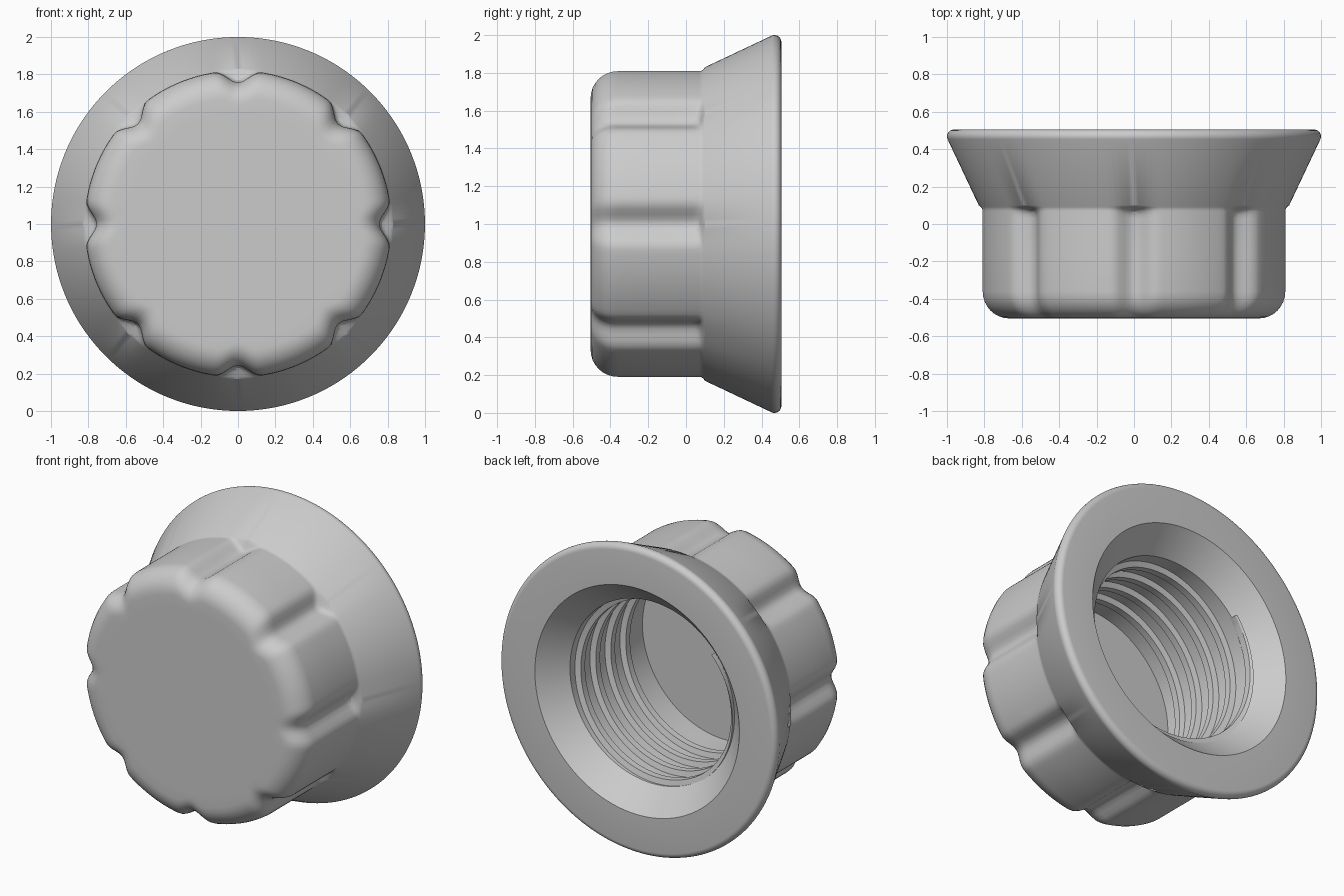
import bpy, bmesh
from math import sin, cos, pi, radians, degrees

if "Cube" in bpy.data.objects:
    bpy.data.objects.remove(bpy.data.objects["Cube"])

COLS = 192
grey = bpy.data.materials.new("plain grey")
grey.diffuse_color = (0.6, 0.6, 0.6, 1)
grey.use_nodes = True
grey.node_tree.nodes["Principled BSDF"].inputs["Base Color"].default_value = grey.diffuse_color


def finish(bm, name, angle):
    bmesh.ops.recalc_face_normals(bm, faces=bm.faces)
    me = bpy.data.meshes.new(name)
    bm.to_mesh(me)
    bm.free()
    me.materials.append(grey)
    ob = bpy.data.objects.new(name, me)
    bpy.context.collection.objects.link(ob)
    bpy.ops.object.select_all(action='DESELECT')
    ob.select_set(True)
    bpy.context.view_layer.objects.active = ob
    bpy.ops.object.shade_smooth_by_angle(angle=radians(angle))
    return ob


def point(r, a, y):
    return (r * cos(a), y, 1 + r * sin(a))


def notch(a):
    # depth of the eight finger grooves around the grip
    d = abs((degrees(a) + 22.5) % 45 - 22.5)
    return 0.032 * (1 + cos(pi * d / 9)) if d < 9 else 0


# profile rows: radius, y, share of the groove depth
rows = [(0.60, -0.505, 0), (0.675, -0.505, 0.6)]
for i in range(1, 9):                                   # rounded front edge
    t = i / 8 * pi / 2
    rows.append((0.675 + 0.145 * sin(t), -0.36 - 0.145 * cos(t), 0.6 + 0.05 * i))
rows += [(0.82, -0.15, 1), (0.82, 0.03, 1), (0.82, 0.05, 0.95),
         (0.82, 0.068, 0.8), (0.82, 0.08, 0.5), (0.824, 0.09, 0.15), (0.83, 0.10, 0)]
for i in range(0, 8):                                   # rounded rim
    t = radians(-25 + 115 * i / 7)
    rows.append((0.963 + 0.037 * cos(t), 0.468 + 0.037 * sin(t), 0))
rows += [(0.74, 0.505, 0), (0.595, 0.35, 0), (0.595, -0.40, 0)]   # mouth and bore

# cap body
bm = bmesh.new()
rings = []
for r, y, k in rows:
    ring = []
    for j in range(COLS):
        a = 2 * pi * j / COLS
        ring.append(bm.verts.new(point(r - k * notch(a), a, y)))
    rings.append(ring)
for p, q in zip(rings, rings[1:]):
    for j in range(COLS):
        n = (j + 1) % COLS
        bm.faces.new((p[j], p[n], q[n], q[j]))
bm.faces.new(rings[0])      # front face
bm.faces.new(rings[-1])     # bore floor
finish(bm, "cap_body", 30)

# screw thread inside the bore, tapering in and out
bm = bmesh.new()
PITCH, TURNS, SEG = 0.155, 4.3, 96
total = int(TURNS * SEG)
loops = []
for i in range(total + 1):
    a = radians(140) + 2 * pi * i / SEG
    y = 0.36 - PITCH * i / SEG
    h = 0.035 * min(1, i / 30, (total - i) / 20)
    section = [(0.60, 0.034), (0.595 - h, 0.022), (0.595 - h, -0.022), (0.60, -0.034)]
    loops.append([bm.verts.new(point(r, a, y + dy)) for r, dy in section])
for p, q in zip(loops, loops[1:]):
    for k in range(4):
        n = (k + 1) % 4
        bm.faces.new((p[k], p[n], q[n], q[k]))
bm.faces.new(loops[0])
bm.faces.new(loops[-1])
finish(bm, "screw_thread", 25)
